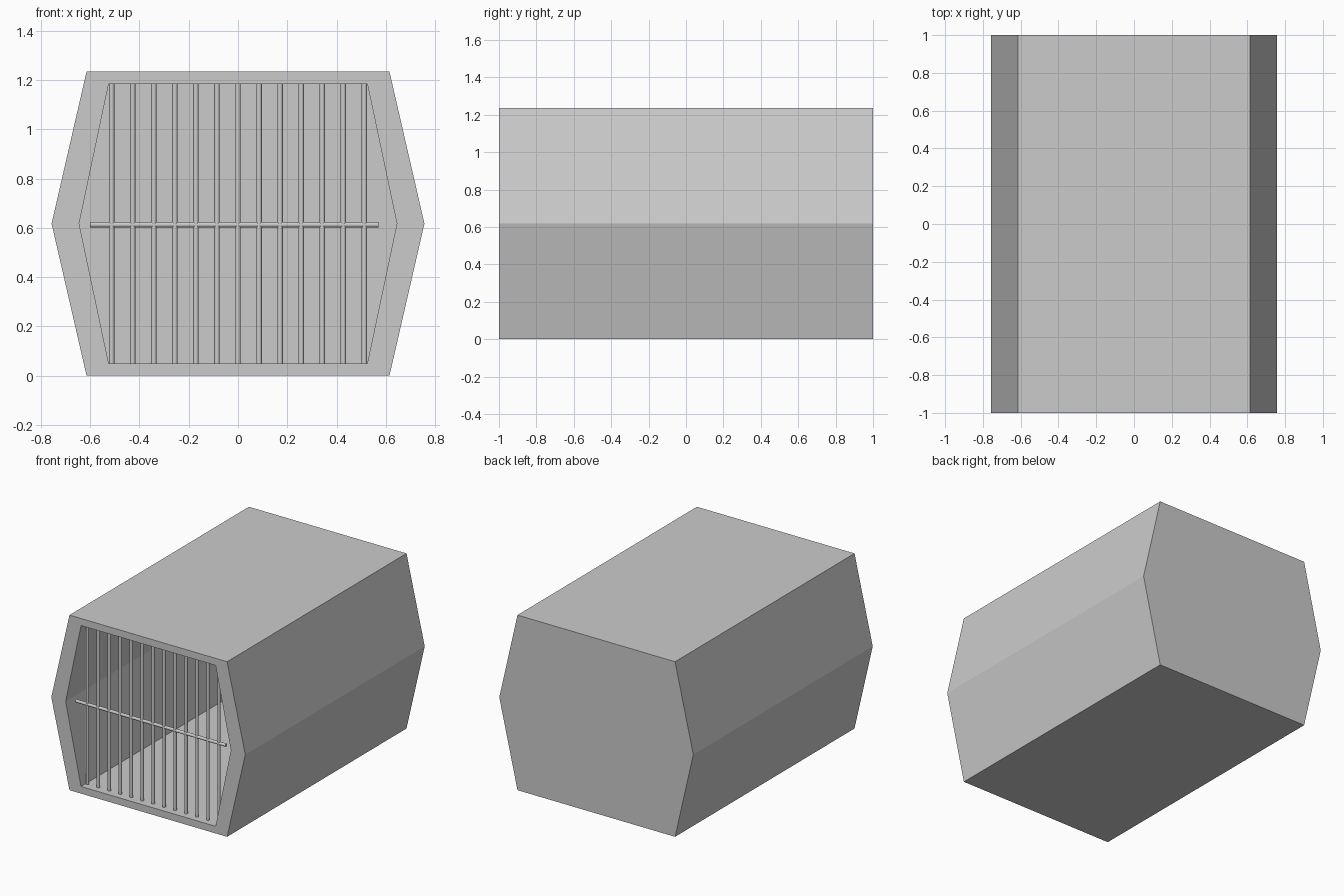
import bpy, bmesh, math

if "Cube" in bpy.data.objects:
    bpy.data.objects.remove(bpy.data.objects["Cube"])

FRONT, BACK, CAVITY_BACK = -1.0, 1.0, 0.95
BAR_Y, BAR_R, MID_Z = -0.945, 0.011, 0.617


def hexagon(bm, half_flat, half_mid, z0, z1, y):
    zm = (z0 + z1) / 2
    pts = [(-half_flat, z0), (half_flat, z0), (half_mid, zm),
           (half_flat, z1), (-half_flat, z1), (-half_mid, zm)]
    return [bm.verts.new((x, y, z)) for x, z in pts]


def bridge(bm, a, b):
    for i in range(len(a)):
        j = (i + 1) % len(a)
        bm.faces.new((a[i], a[j], b[j], b[i]))


# Hollow six-sided shell: back, outer walls, front rim, inner walls, inner back
bm = bmesh.new()
outer = (0.615, 0.757, 0.0, 1.235)
inner = (0.525, 0.645, 0.05, 1.185)
rings = [hexagon(bm, *outer, BACK), hexagon(bm, *outer, FRONT),
         hexagon(bm, *inner, FRONT), hexagon(bm, *inner, CAVITY_BACK)]
for a, b in zip(rings, rings[1:]):
    bridge(bm, a, b)
bm.faces.new(rings[0])
bm.faces.new(rings[-1])
bmesh.ops.recalc_face_normals(bm, faces=bm.faces)
mesh = bpy.data.meshes.new("crate_shell")
bm.to_mesh(mesh)
bm.free()
bpy.context.collection.objects.link(bpy.data.objects.new("crate_shell", mesh))


def bar(name, location, length, rotation=(0, 0, 0)):
    bpy.ops.mesh.primitive_cylinder_add(vertices=16, radius=BAR_R, depth=length,
                                        location=location, rotation=rotation)
    bpy.context.object.name = name
    bpy.ops.object.shade_smooth_by_angle(angle=math.radians(40))


# Vertical door bars
for i in range(13):
    bar(f"door_bar_{i + 1}", (-0.513 + i * 0.0855, BAR_Y, MID_Z), 1.135)

# Horizontal cross bar
bar("cross_bar", (-0.015, BAR_Y, 0.613), 1.17, (0, math.pi / 2, 0))
